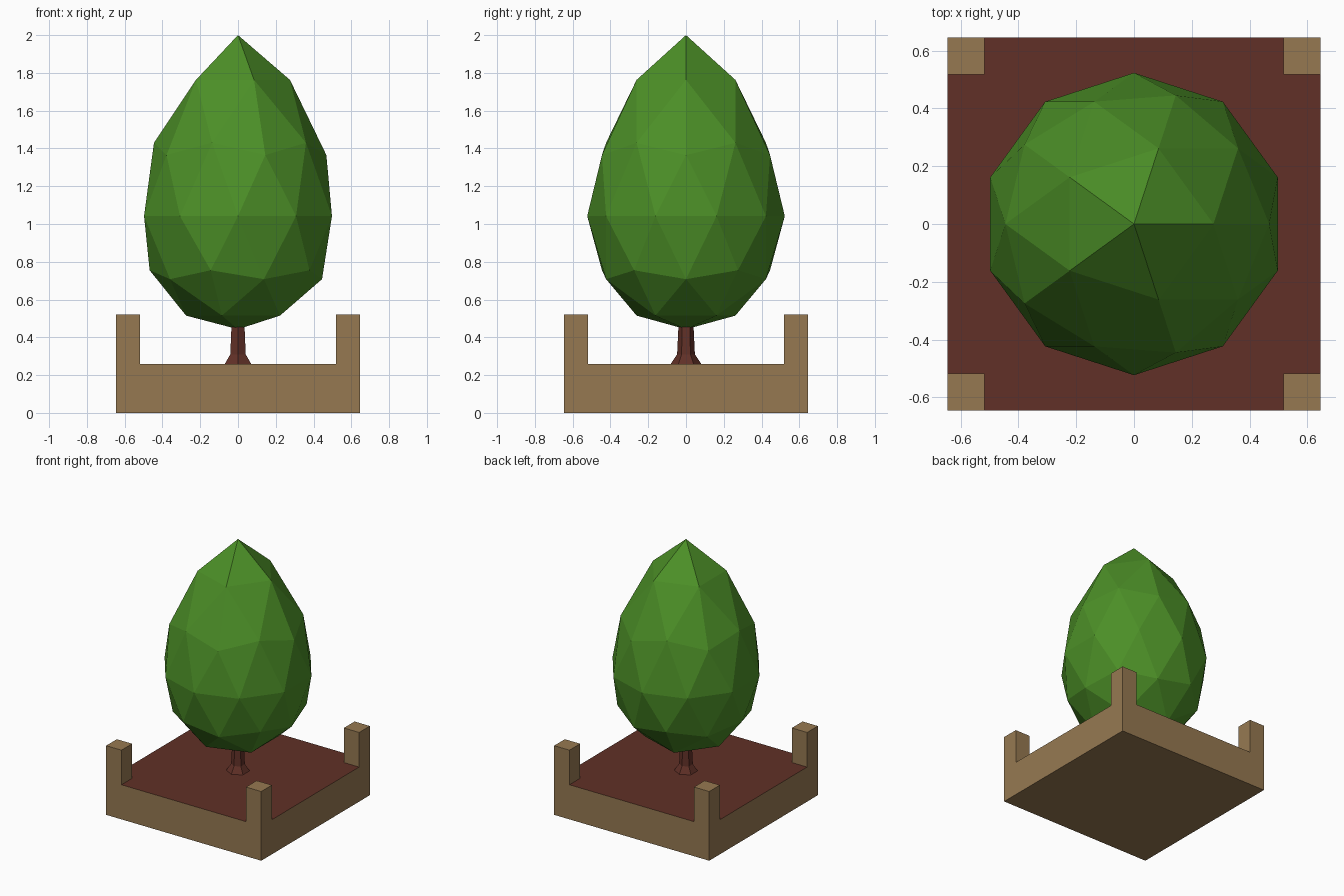
import bpy
import bmesh
from math import copysign

cube = bpy.data.objects.get("Cube")
if cube:
    bpy.data.objects.remove(cube, do_unlink=True)


def make_material(name, rgb):
    mat = bpy.data.materials.new(name)
    mat.use_nodes = True
    mat.diffuse_color = (*rgb, 1)
    mat.node_tree.nodes["Principled BSDF"].inputs["Base Color"].default_value = (*rgb, 1)
    return mat


def make_object(name, bm, *mats):
    bmesh.ops.recalc_face_normals(bm, faces=bm.faces)
    mesh = bpy.data.meshes.new(name)
    bm.to_mesh(mesh)
    bm.free()
    for mat in mats:
        mesh.materials.append(mat)
    obj = bpy.data.objects.new(name, mesh)
    bpy.context.collection.objects.link(obj)
    return obj


wood = make_material("tan wood", (0.305, 0.191, 0.083))
soil = make_material("red brown soil and bark", (0.119, 0.030, 0.020))
leaf = make_material("leaf green", (0.072, 0.275, 0.020))

HALF, INNER, BOX_TOP, POST_TOP = 0.645, 0.518, 0.26, 0.52

# Planter box: a 3 x 3 grid raised to a slab, with its corner cells raised as posts
bm = bmesh.new()
bmesh.ops.create_grid(bm, x_segments=3, y_segments=3, size=HALF)
for v in bm.verts:
    for axis in range(2):
        if abs(v.co[axis]) < HALF - 0.01:
            v.co[axis] = copysign(INNER, v.co[axis])
raised = bmesh.ops.extrude_face_region(bm, geom=bm.faces[:])["geom"]
top_faces = [g for g in raised if isinstance(g, bmesh.types.BMFace)]
for g in raised:
    if isinstance(g, bmesh.types.BMVert):
        g.co.z = BOX_TOP
corners = [f for f in top_faces
           if min(abs(c) for c in f.calc_center_median().xy) > INNER]
for f in bmesh.ops.extrude_discrete_faces(bm, faces=corners)["faces"]:
    for v in f.verts:
        v.co.z = POST_TOP

# Soil is the level surface between the posts
for f in bm.faces:
    if all(abs(v.co.z - BOX_TOP) < 0.001 for v in f.verts):
        f.material_index = 1
make_object("planter_box", bm, wood, soil)

# Trunk: hexagonal rings with a flared foot
bm = bmesh.new()
bmesh.ops.create_circle(bm, cap_ends=True, segments=6, radius=0.08)
bmesh.ops.translate(bm, verts=bm.verts, vec=(0, 0, BOX_TOP))
bm.faces.ensure_lookup_table()
face = bm.faces[0]
radius = 0.08
for r, z in ((0.047, 0.31), (0.038, 0.50)):
    face = bmesh.ops.extrude_discrete_faces(bm, faces=[face])["faces"][0]
    for v in face.verts:
        v.co.x *= r / radius
        v.co.y *= r / radius
        v.co.z = z
    radius = r
make_object("trunk", bm, soil)

# Foliage: faceted ball, stretched to a pointed top and a flatter bottom
heights = {1: 2.0, 0.851: 1.763, 0.526: 1.43, 0.447: 1.365, 0: 1.042,
           -0.447: 0.755, -0.526: 0.708, -0.851: 0.515, -1: 0.443}
bm = bmesh.new()
bmesh.ops.create_icosphere(bm, subdivisions=2, radius=1)
for v in bm.verts:
    level = min(heights, key=lambda h: abs(h - v.co.z))
    v.co = (v.co.x * 0.523, v.co.y * 0.523, heights[level])
make_object("foliage", bm, leaf)
